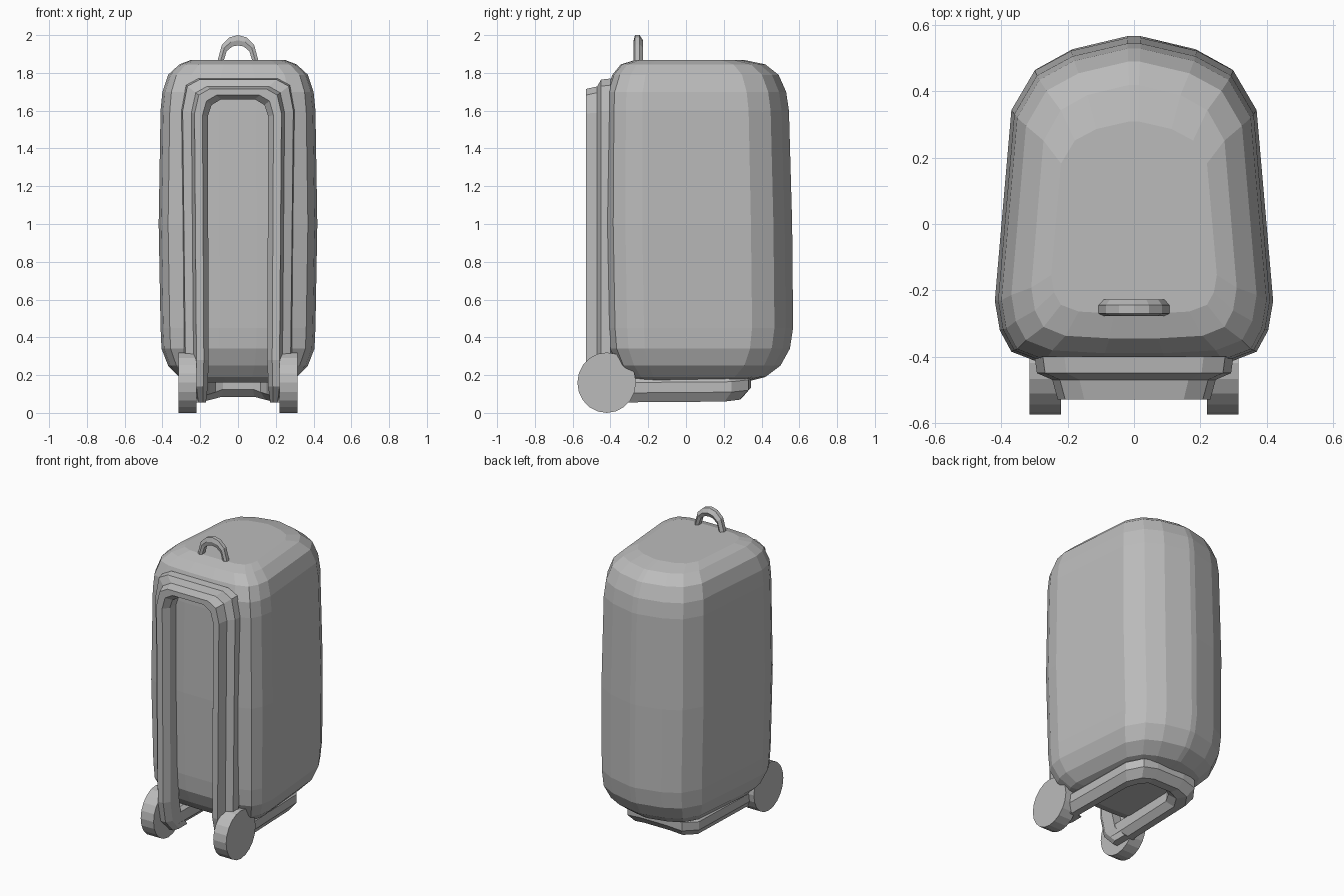
import bpy
import bmesh
from math import cos, sin, tau

cube = bpy.data.objects.get("Cube")
if cube:
    bpy.data.objects.remove(cube, do_unlink=True)

GREY = (0.5, 0.5, 0.5, 1)
grey = bpy.data.materials.new("plain grey")
grey.use_nodes = True
grey.diffuse_color = GREY
grey.node_tree.nodes["Principled BSDF"].inputs["Base Color"].default_value = GREY


def loft(name, rings):
    """Skin a list of closed rings and cap both ends."""
    bm = bmesh.new()
    loops = [[bm.verts.new(p) for p in ring] for ring in rings]
    for a, b in zip(loops, loops[1:]):
        for i in range(len(a)):
            j = (i + 1) % len(a)
            bm.faces.new((a[i], a[j], b[j], b[i]))
    bm.faces.new(loops[0])
    bm.faces.new(loops[-1])
    bmesh.ops.recalc_face_normals(bm, faces=bm.faces)
    mesh = bpy.data.meshes.new(name)
    bm.to_mesh(mesh)
    bm.free()
    mesh.materials.append(grey)
    obj = bpy.data.objects.new(name, mesh)
    bpy.context.collection.objects.link(obj)
    return obj


def arch(name, half, section, place):
    """Mirrored U-shaped bar. Each rib is (inner, outer, depth shift);
    the section runs from inner (0) to outer (1) with a depth."""
    ribs = [((-a[0], a[1]), (-b[0], b[1]), s) for a, b, s in reversed(half)]
    ribs += half[1:] if half[0][0][0] == 0 else half
    rings = []
    for a, b, shift in ribs:
        rings.append([place(a[0] + (b[0] - a[0]) * t,
                            a[1] + (b[1] - a[1]) * t, d + shift)
                      for t, d in section])
    return loft(name, rings)


# Case body: one rounded outline resized at each height
half = [(0.02, 1), (0.19, 0.96), (0.30, 0.90), (0.37, 0.78), (0.42, 0.20),
        (0.405, 0.11), (0.37, 0.045), (0.28, 0.01), (0.1, 0)]
outline = half + [(-x, v) for x, v in reversed(half)]
levels = [  # height, half width, front, back
    (0.16, 0.22, -0.24, 0.30), (0.19, 0.31, -0.32, 0.42),
    (0.25, 0.37, -0.37, 0.50), (0.34, 0.405, -0.41, 0.55),
    (0.45, 0.41, -0.42, 0.567), (1.0, 0.42, -0.43, 0.562),
    (1.6, 0.41, -0.425, 0.545), (1.7, 0.40, -0.42, 0.53),
    (1.79, 0.37, -0.39, 0.49), (1.845, 0.31, -0.345, 0.42),
    (1.868, 0.25, -0.27, 0.31),
]
loft("case_body", [[(x * w / 0.42, f + (b - f) * v, z) for x, v in outline]
                   for z, w, f, b in levels])

# Tall front frame
arch("front_frame",
     [((0.09, 1.66), (0.21, 1.77), 0),
      ((0.14, 1.63), (0.275, 1.735), 0),
      ((0.16, 1.57), (0.30, 1.60), 0),
      ((0.155, 0.28), (0.285, 0.28), 0),
      ((0.16, 0.14), (0.28, 0.14), 0.03),
      ((0.17, 0.055), (0.25, 0.055), 0.11)],
     [(0, -0.40), (0, -0.49), (0.2, -0.53), (0.5, -0.53),
      (0.62, -0.47), (0.95, -0.45), (1, -0.40)],
     lambda u, v, d: (u, d, v))

# Base frame under the case
arch("base_frame",
     [((0.08, 0.20), (0.10, 0.345), 0.025),
      ((0.12, 0.18), (0.20, 0.33), 0.01),
      ((0.15, 0.12), (0.265, 0.24), 0),
      ((0.165, -0.42), (0.28, -0.42), -0.005)],
     [(0, 0.17), (0, 0.10), (0.3, 0.06), (0.7, 0.06),
      (1, 0.11), (1, 0.165), (0.8, 0.19), (0.2, 0.19)],
     lambda u, v, d: (u, v, d))

# Small carry loop on top
arch("carry_loop",
     [((0, 1.945), (0, 2.0), 0),
      ((0.03, 1.94), (0.045, 1.988), 0),
      ((0.06, 1.915), (0.085, 1.95), 0),
      ((0.08, 1.85), (0.112, 1.85), 0)],
     [(0, -0.27), (0.5, -0.277), (1, -0.27), (1, -0.245),
      (0.5, -0.228), (0, -0.24)],
     lambda u, v, d: (u, d, v))

# Wheels
SIDES = 20
for side, label in ((1, "left"), (-1, "right")):
    loft(label + "_wheel",
         [[(side * x, -0.42 + 0.155 * sin(tau * i / SIDES),
            0.16 + 0.16 * cos(tau * i / SIDES)) for i in range(SIDES)]
          for x in (0.22, 0.315)])
